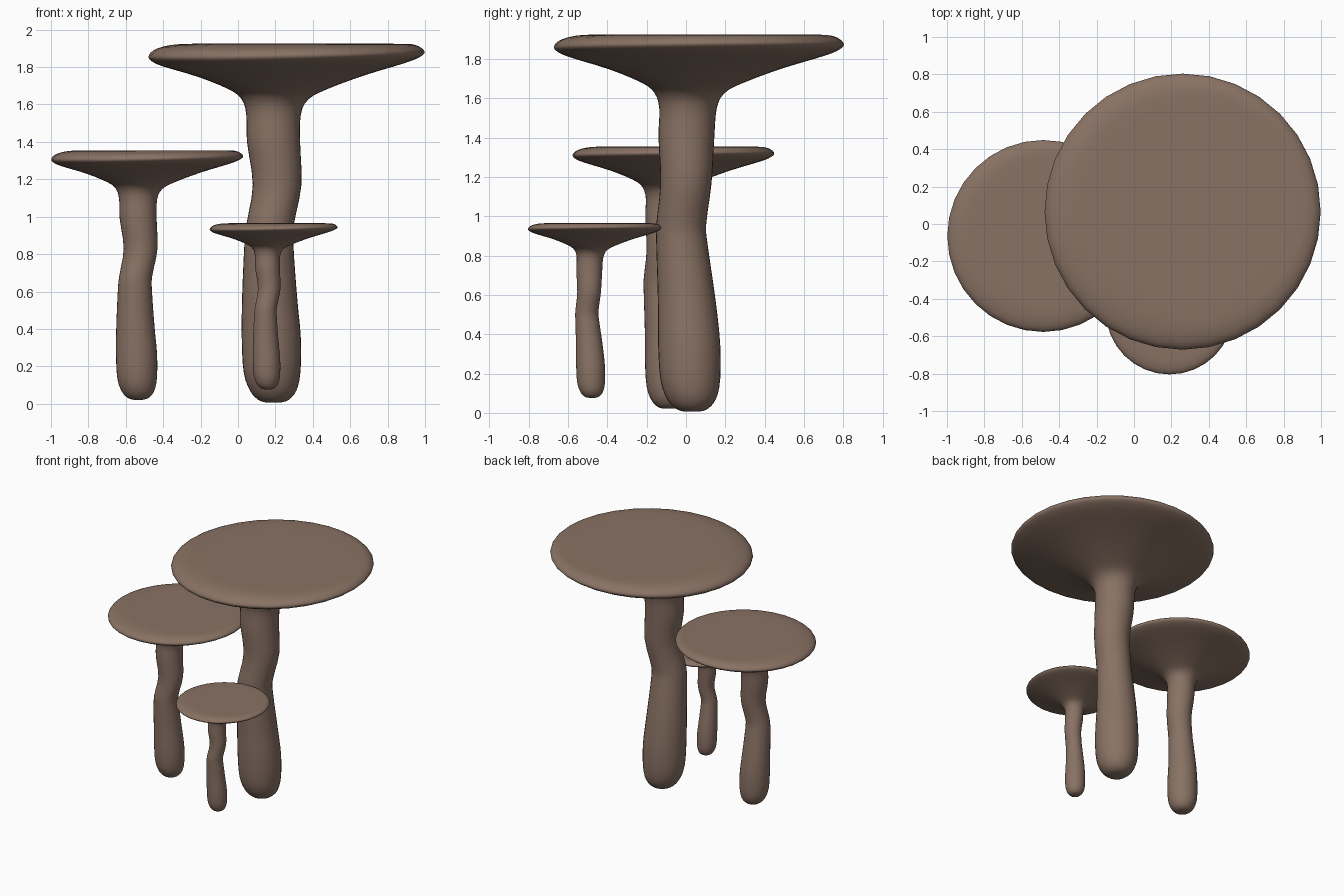
import bpy, bmesh, math

SEG = 32
# (z, centre x, centre y, radius, tilt) rings from foot to cap top
RINGS = [
    (0.006, 0.190, 0.030, 0.035, 0), (0.020, 0.190, 0.030, 0.080, 0),
    (0.070, 0.188, 0.028, 0.124, 0), (0.170, 0.182, 0.022, 0.152, 0),
    (0.350, 0.178, 0.016, 0.158, 0), (0.570, 0.169, 0.004, 0.147, 0),
    (0.850, 0.165, -0.020, 0.131, 0), (0.960, 0.172, -0.024, 0.127, 0),
    (1.170, 0.209, 0.000, 0.130, 0), (1.400, 0.190, 0.002, 0.142, 0),
    (1.547, 0.190, 0.010, 0.146, 0), (1.627, 0.198, 0.018, 0.178, 0),
    (1.680, 0.215, 0.035, 0.260, 0.1), (1.750, 0.232, 0.050, 0.440, 0.4),
    (1.812, 0.245, 0.060, 0.645, 0.8), (1.842, 0.255, 0.064, 0.716, 1),
    (1.868, 0.260, 0.066, 0.738, 1), (1.897, 0.263, 0.068, 0.715, 0.7),
    (1.916, 0.280, 0.080, 0.665, 0.25), (1.924, 0.305, 0.095, 0.590, 0),
    (1.925, 0.295, 0.090, 0.400, 0), (1.925, 0.280, 0.080, 0.200, 0),
    (1.925, 0.270, 0.070, 0.050, 0),
]


def smooth_rings(rings, steps=3):
    """Catmull-Rom interpolation between the rings."""
    out = []
    for i in range(len(rings) - 1):
        a, b = rings[max(i - 1, 0)], rings[i]
        c, d = rings[i + 1], rings[min(i + 2, len(rings) - 1)]
        for s in range(steps):
            t = s / steps
            out.append([0.5 * (2 * q + (r - p) * t + (2 * p - 5 * q + 4 * r - w) * t * t
                               + (3 * q - p - 3 * r + w) * t ** 3)
                        for p, q, r, w in zip(a, b, c, d)])
    out.append(rings[-1])
    return out


def mushroom_mesh():
    bm = bmesh.new()
    loops = []
    for z, cx, cy, r, tilt in smooth_rings(RINGS):
        loop = []
        for k in range(SEG):
            a = 2 * math.pi * k / SEG
            c, s = math.cos(a), math.sin(a)
            dz = tilt * (0.011 * c + 0.006 * s)
            loop.append(bm.verts.new((cx + r * c, cy + r * s, min(z + dz, 1.925))))
        loops.append(loop)
    for lo, hi in zip(loops, loops[1:]):
        for k in range(SEG):
            n = (k + 1) % SEG
            bm.faces.new((lo[k], lo[n], hi[n], hi[k]))
    bm.faces.new(loops[0][::-1])
    bm.faces.new(loops[-1])
    for f in bm.faces:
        f.smooth = True
    mesh = bpy.data.meshes.new("mushroom")
    bm.to_mesh(mesh)
    bm.free()
    return mesh


brown = bpy.data.materials.new("mushroom brown")
brown.diffuse_color = (0.25, 0.168, 0.127, 1)
mesh = mushroom_mesh()
mesh.materials.append(brown)

# The same mushroom at three sizes
for name, loc, size in (
    ("large_mushroom", (0, 0, 0), 1.0),
    ("medium_mushroom", (-0.666, -0.110, 0.017), 0.695),
    ("small_mushroom", (0.070, -0.493, 0.074), 0.463),
):
    ob = bpy.data.objects.new(name, mesh)
    ob.location = loc
    ob.scale = (size,) * 3
    bpy.context.collection.objects.link(ob)
